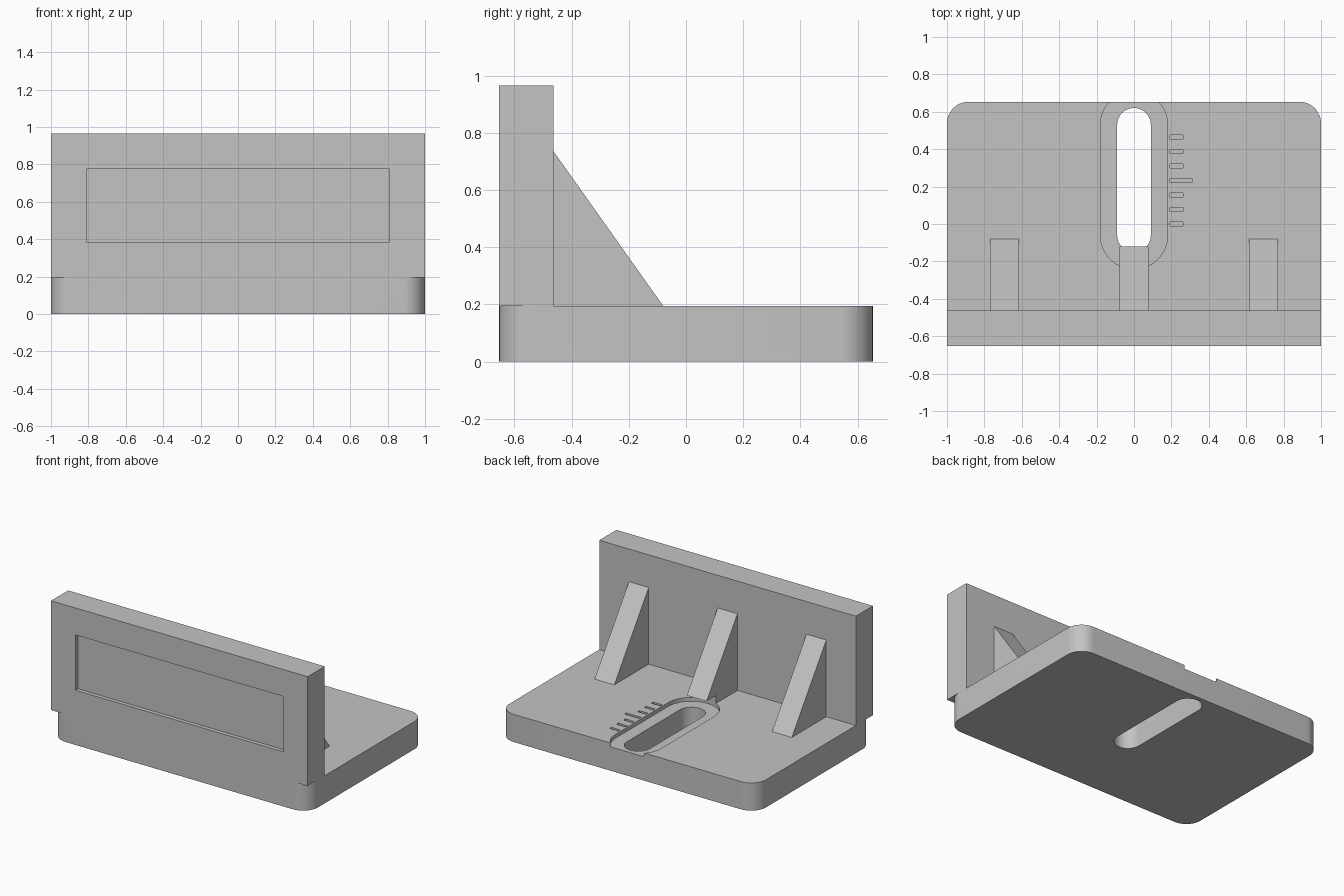
import bpy, bmesh, math

if "Cube" in bpy.data.objects:
    bpy.data.objects.remove(bpy.data.objects["Cube"])

grey = bpy.data.materials.new("plain_grey")
grey.diffuse_color = (0.55, 0.55, 0.55, 1)
grey.use_nodes = True
grey.node_tree.nodes["Principled BSDF"].inputs["Base Color"].default_value = grey.diffuse_color


def prism(name, pts, lo, hi, axis="z"):
    """Extrude a closed 2D outline: (x, y) along z, or (y, z) along x."""
    bm = bmesh.new()
    place = (lambda a, b: (a, b, lo)) if axis == "z" else (lambda a, b: (lo, a, b))
    face = bm.faces.new([bm.verts.new(place(a, b)) for a, b in pts])
    ext = bmesh.ops.extrude_face_region(bm, geom=[face])
    step = (0, 0, hi - lo) if axis == "z" else (hi - lo, 0, 0)
    bmesh.ops.translate(bm, vec=step,
                        verts=[g for g in ext["geom"] if isinstance(g, bmesh.types.BMVert)])
    bmesh.ops.recalc_face_normals(bm, faces=bm.faces)
    me = bpy.data.meshes.new(name)
    bm.to_mesh(me)
    bm.free()
    me.materials.append(grey)
    ob = bpy.data.objects.new(name, me)
    bpy.context.collection.objects.link(ob)
    return ob


def rounded(x0, x1, y0, y1, r, n=12):
    """Rectangle outline with round corners."""
    pts = []
    for q, (cx, cy) in enumerate([(x1 - r, y1 - r), (x0 + r, y1 - r),
                                  (x0 + r, y0 + r), (x1 - r, y0 + r)]):
        for i in range(n + 1):
            a = math.pi / 2 * (q + i / n)
            p = (cx + r * math.cos(a), cy + r * math.sin(a))
            if not pts or math.dist(p, pts[-1]) > 1e-5:
                pts.append(p)
    return pts[:-1] if math.dist(pts[0], pts[-1]) < 1e-5 else pts


def box(name, x0, x1, y0, y1, z0, z1):
    return prism(name, [(x0, y0), (x1, y0), (x1, y1), (x0, y1)], z0, z1)


def combine(target, tool, operation):
    """Apply a boolean and remove the tool object."""
    mod = target.modifiers.new("boolean", "BOOLEAN")
    mod.operation, mod.solver, mod.object = operation, "EXACT", tool
    bpy.context.view_layer.objects.active = target
    bpy.ops.object.modifier_apply(modifier=mod.name)
    bpy.data.objects.remove(tool, do_unlink=True)


TOP = 0.195      # top of the base plate
BACK = -0.463    # inner face of the upright wall

# Base plate, upright wall and three gusset ribs fused into one bracket
bracket = prism("angle_bracket", rounded(-1, 1, -0.653, 0.653, 0.115), 0, TOP)
combine(bracket, box("upright_wall", -1, 1, -0.653, BACK, TOP, 0.965), "UNION")
for x in (-0.692, 0, 0.692):
    profile = [(BACK - 0.05, TOP - 0.05), (-0.08, TOP - 0.05), (-0.08, TOP),
               (BACK, 0.735), (BACK - 0.05, 0.735)]
    combine(bracket, prism("gusset_rib", profile, x - 0.077, x + 0.077, "x"), "UNION")

# Shallow washer recess that runs out of the rear edge and undercuts the middle rib
combine(bracket, prism("slot_recess", rounded(-0.18, 0.18, -0.24, 0.71, 0.18),
                       0.168, 0.25), "DIFFERENCE")

# Through slot
combine(bracket, prism("through_slot", rounded(-0.09, 0.09, -0.15, 0.62, 0.09),
                       -0.1, 0.2), "DIFFERENCE")

# Engraved scale marks, the middle one longer
for i in range(7):
    y = 0.0775 * i
    end = 0.31 if i == 3 else 0.263
    combine(bracket, box("scale_mark", 0.193, end, y - 0.01, y + 0.01, 0.175, 0.3),
            "DIFFERENCE")

# Shallow rectangular pocket on the front of the wall
combine(bracket, box("front_pocket", -0.81, 0.81, -0.8, -0.625, 0.385, 0.775), "DIFFERENCE")

bpy.ops.object.select_all(action="DESELECT")
bracket.select_set(True)
bpy.context.view_layer.objects.active = bracket
bpy.ops.object.shade_smooth_by_angle(angle=math.radians(30))
